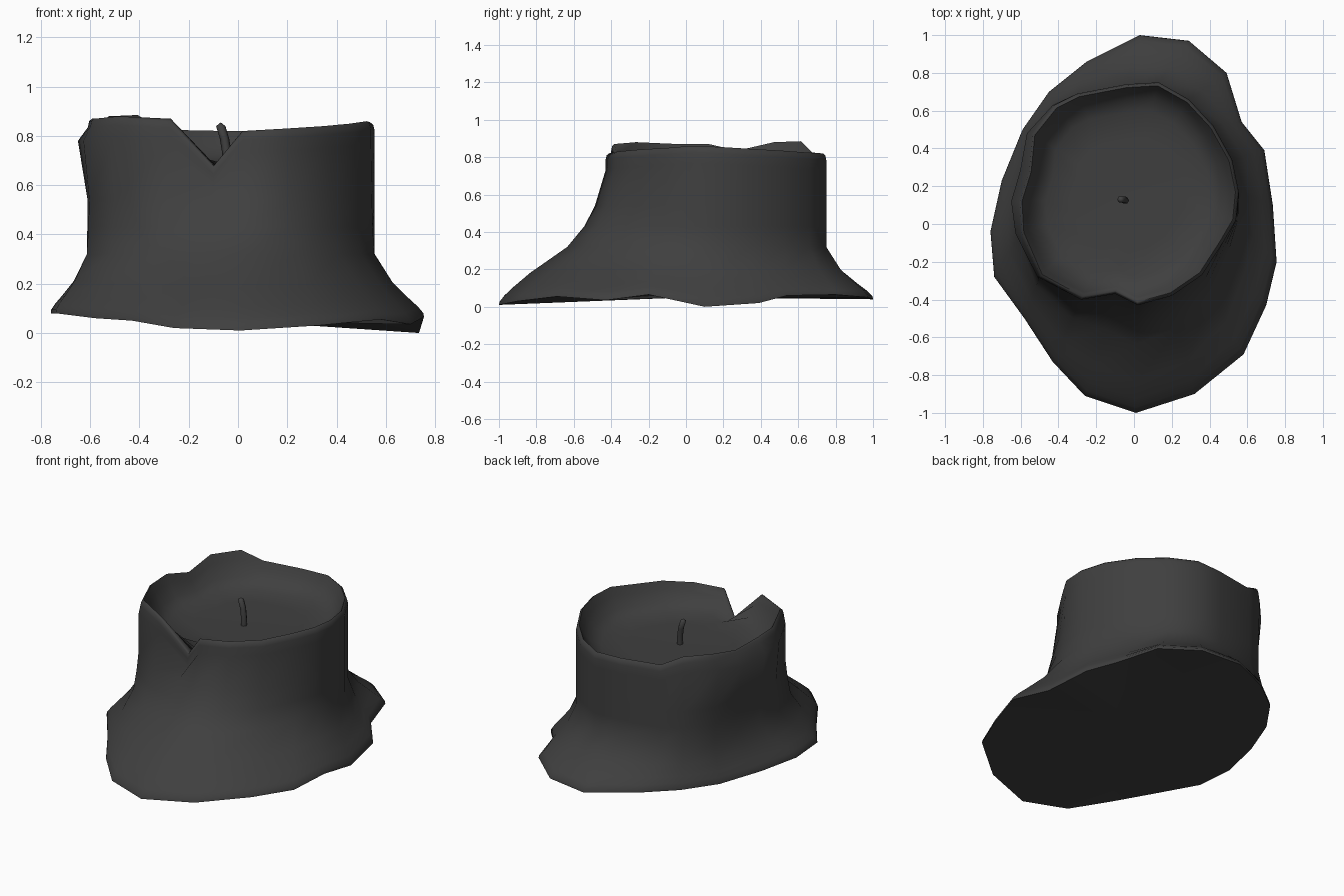
import bpy
import math
from mathutils import Vector

old = bpy.data.objects.get("Cube")
if old:
    bpy.data.objects.remove(old, do_unlink=True)

# One dark wax colour for everything
wax = bpy.data.materials.new("charcoal wax")
wax.use_nodes = True
wax.diffuse_color = (0.05, 0.05, 0.05, 1)
shader = wax.node_tree.nodes["Principled BSDF"]
shader.inputs["Base Color"].default_value = wax.diffuse_color
shader.inputs["Roughness"].default_value = 0.8


def loft(name, rings, start, end):
    """Skin a stack of closed rings and close both ends with a fan."""
    count = len(rings[0])
    verts = [p for ring in rings for p in ring] + [start, end]
    first, last = len(verts) - 2, len(verts) - 1
    top = (len(rings) - 1) * count
    faces = []
    for i in range(count):
        j = (i + 1) % count
        for row in range(0, top, count):
            faces.append((row + i, row + j, row + count + j, row + count + i))
        faces.append((first, j, i))
        faces.append((last, top + i, top + j))
    mesh = bpy.data.meshes.new(name)
    mesh.from_pydata([tuple(v) for v in verts], [], faces)
    mesh.materials.append(wax)
    obj = bpy.data.objects.new(name, mesh)
    bpy.context.collection.objects.link(obj)
    bpy.ops.object.select_all(action='DESELECT')
    obj.select_set(True)
    bpy.context.view_layer.objects.active = obj
    bpy.ops.object.shade_smooth_by_angle(angle=math.radians(85))


# Outline of the melted foot, counter-clockwise from the front
foot = [Vector(p) for p in (
    (.01, -1, .01), (.32, -.9, .03), (.58, -.69, .055), (.7, -.43, .035),
    (.755, -.2, .065), (.735, .1, 0), (.69, .39, .02), (.57, .54, .06),
    (.49, .8, .065), (.29, .97, .05), (.03, 1, .04), (-.25, .86, .06),
    (-.45, .7, .07), (-.59, .5, .07), (-.7, .23, .08), (-.76, -.04, .08),
    (-.74, -.28, .08), (-.58, -.5, .06), (-.43, -.73, .05), (-.26, -.91, .02))]

# Outline of the upper wall with its uneven rim height
wall = [Vector(p) for p in (
    (.02, -.43, .82), (.2, -.38, .83), (.36, -.27, .84), (.47, -.1, .85),
    (.54, .02, .86), (.555, .17, .855), (.52, .34, .845), (.42, .52, .835),
    (.29, .66, .825), (.13, .75, .82), (-.04, .74, .82), (-.3, .69, .825),
    (-.42, .63, .885), (-.54, .48, .88), (-.56, .28, .835), (-.61, .12, .87),
    (-.6, -.05, .87), (-.5, -.28, .88), (-.28, -.4, .87), (-.1, -.37, .68))]

center = Vector((-.04, .15, 0))


def blend(back, front, height, bulge=0):
    """Ring between foot and wall; the front spreads further than the back."""
    ring = []
    for low, high in zip(foot, wall):
        way = (low - center).normalized()
        share = max(0, -way.y) ** 2
        p = low.lerp(high, back + (front - back) * share)
        p.x -= bulge * max(0, -way.x) ** 3
        p.z = height(low.z, high.z)
        ring.append(p)
    return ring


def bowl(scale, height):
    """Ring inside the wall outline."""
    ring = []
    for high in wall:
        p = center + (high - center) * scale
        p.z = height(high.z)
        ring.append(p)
    return ring


# Candle body: steep foot lip and skirt
rings = [foot]
for rise, back, front in ((.06, .01, .008), (.16, .12, .05),
                          (.3, .32, .13), (.55, .65, .29)):
    rings.append(blend(back, front, lambda a, b, k=rise: a + (.32 - a) * k))

# Upright wall, swelling on one side near the top
for z, front in ((.32, .64), (.43, .8), (.54, .9)):
    rings.append(blend(1, front, lambda a, b, z=z: z))
rings.append(blend(1, 1, lambda a, b: b - .09, .045))

# Rounded rim and shallow hollow
rings += [bowl(1, lambda z: z - .035),
          bowl(.99, lambda z: z - .01),
          bowl(.97, lambda z: z),
          bowl(.93, lambda z: max(z - .05, .685)),
          bowl(.86, lambda z: .685 + max(0, z - .685) * .3),
          bowl(.75, lambda z: .695),
          bowl(.5, lambda z: .69)]
loft("candle_body", rings, Vector((0, 0, .05)), center + Vector((0, 0, .685)))

# Bent wick
path = [Vector(p) for p in ((-.045, .125, .66), (-.045, .125, .73),
                            (-.055, .13, .79), (-.07, .13, .84))]
sides = 6
tube = [[p + .019 * Vector((math.cos(a), math.sin(a), 0))
         for a in (math.tau * i / sides for i in range(sides))] for p in path]
loft("wick", tube, path[0], path[-1] + Vector((0, 0, .015)))
